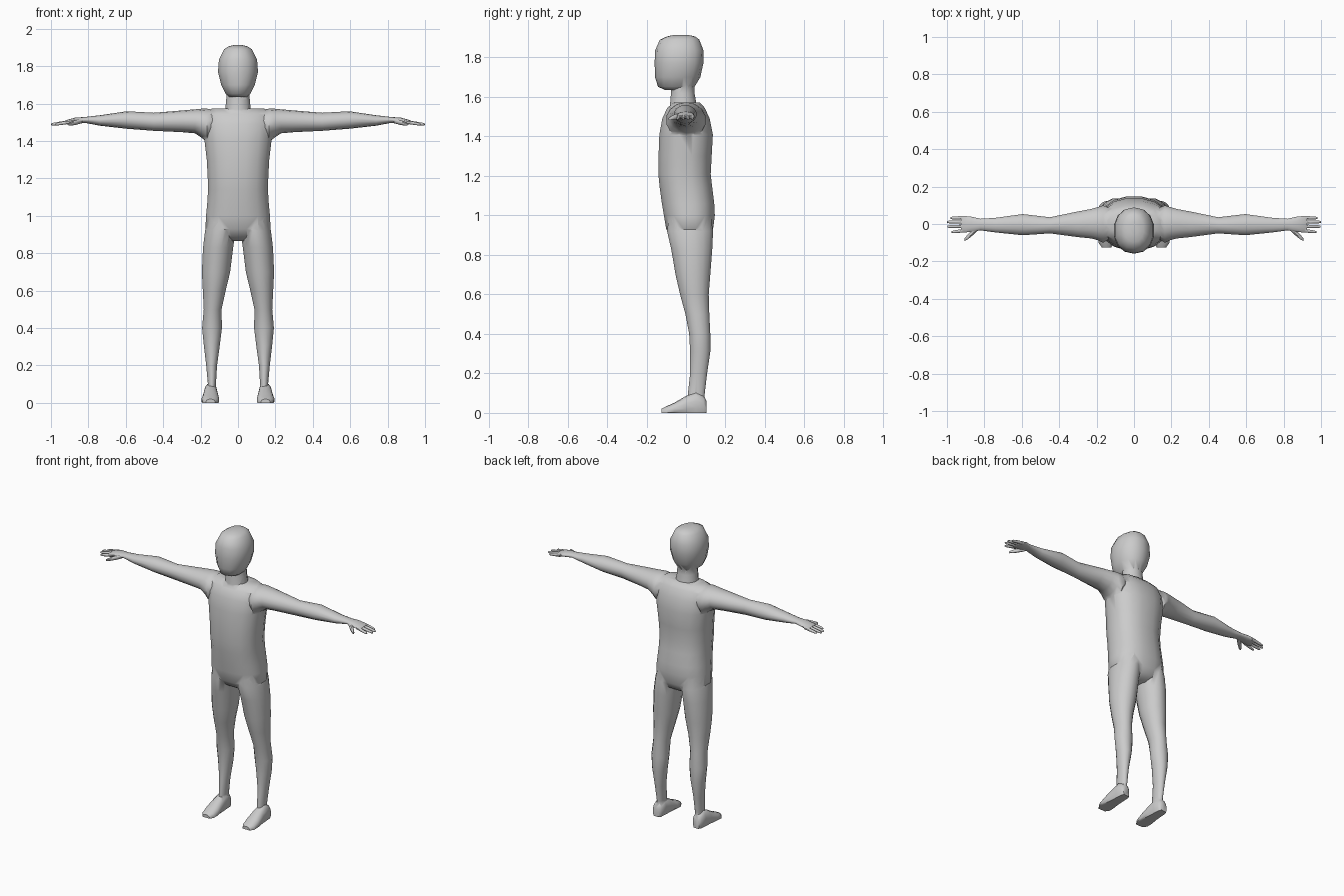
import bpy, bmesh, math


def loft(name, axis, rows, n=16, power=2.0, side=1, floor=False):
    """Skin rounded cross-sections; row = (position, a_min, a_max, b_min, b_max)."""
    bm = bmesh.new()
    rings = []
    for t, a0, a1, b0, b1 in rows:
        ring = []
        for i in range(n):
            ang = 2 * math.pi * (i + 0.5) / n
            c, s = math.cos(ang), math.sin(ang)
            c = math.copysign(abs(c) ** (2 / power), c)
            s = math.copysign(abs(s) ** (2 / power), s)
            # scale so the polygon reaches the wanted extents
            k = 1 / math.cos(math.pi / n) ** (2 / power)
            a = (a0 + a1) / 2 + (a1 - a0) / 2 * c * k
            b = (b0 + b1) / 2 + (b1 - b0) / 2 * s * k
            p = {'z': (a, b, t), 'x': (t, a, b), 'y': (a, t, b)}[axis]
            z = max(p[2], 0) if floor else p[2]
            ring.append(bm.verts.new((p[0] * side, p[1], z)))
        rings.append(ring)
    for r, q in zip(rings, rings[1:]):
        for i in range(n):
            j = (i + 1) % n
            bm.faces.new((r[i], r[j], q[j], q[i]))
    bm.faces.new(rings[0])
    bm.faces.new(rings[-1])
    bmesh.ops.recalc_face_normals(bm, faces=bm.faces)
    mesh = bpy.data.meshes.new(name)
    bm.to_mesh(mesh)
    bm.free()
    ob = bpy.data.objects.new(name, mesh)
    bpy.context.collection.objects.link(ob)
    return ob


def fuse(base, part):
    """Union a part into the base and remove the part."""
    mod = base.modifiers.new("union", 'BOOLEAN')
    mod.operation = 'UNION'
    mod.solver = 'EXACT'
    mod.object = part
    bpy.context.view_layer.objects.active = base
    bpy.ops.object.modifier_apply(modifier=mod.name)
    bpy.data.objects.remove(part)


def sym(z, x, y0, y1):
    return (z, -x, x, y0, y1)


# torso
body = loft("body", 'z', [
    sym(0.865, 0.07, -0.03, 0.08), sym(0.89, 0.13, -0.07, 0.12),
    sym(0.93, 0.174, -0.10, 0.137), sym(1.0, 0.171, -0.112, 0.146),
    sym(1.06, 0.165, -0.122, 0.143), sym(1.14, 0.16, -0.133, 0.133),
    sym(1.21, 0.162, -0.14, 0.125), sym(1.30, 0.167, -0.139, 0.13),
    sym(1.41, 0.18, -0.135, 0.136), sym(1.49, 0.185, -0.12, 0.12),
    sym(1.545, 0.175, -0.095, 0.095), sym(1.573, 0.14, -0.06, 0.068)], power=2.4)

# neck and head
fuse(body, loft("neck", 'z', [
    sym(1.50, 0.085, -0.09, 0.08), sym(1.57, 0.068, -0.08, 0.052),
    sym(1.62, 0.063, -0.076, 0.043), sym(1.70, 0.06, -0.07, 0.04)], n=12))
fuse(body, loft("head", 'z', [
    sym(1.635, 0.045, -0.105, 0.01), sym(1.652, 0.066, -0.14, 0.042),
    sym(1.70, 0.09, -0.154, 0.07), sym(1.77, 0.107, -0.156, 0.085),
    sym(1.835, 0.102, -0.154, 0.086), sym(1.89, 0.075, -0.13, 0.065),
    sym(1.906, 0.052, -0.095, 0.045), sym(1.914, 0.02, -0.06, 0.01)],
    n=14, power=2.2))

leg = [(1.0, 0.03, 0.155, -0.085, 0.125), (0.92, 0.012, 0.176, -0.096, 0.137),
       (0.83, 0.026, 0.187, -0.075, 0.133), (0.70, 0.042, 0.193, -0.053, 0.123),
       (0.60, 0.066, 0.188, -0.03, 0.115), (0.50, 0.088, 0.183, -0.003, 0.118),
       (0.40, 0.086, 0.192, 0.016, 0.123), (0.31, 0.097, 0.183, 0.021, 0.123),
       (0.20, 0.112, 0.170, 0.021, 0.107), (0.10, 0.118, 0.161, 0.010, 0.095),
       (0.03, 0.118, 0.168, 0.012, 0.090)]
foot = [(0.104, 0.125, 0.168, -0.01, 0.06), (0.09, 0.113, 0.178, -0.02, 0.085),
        (0.05, 0.110, 0.182, -0.02, 0.105), (0.0, 0.107, 0.186, -0.02, 0.085),
        (-0.06, 0.101, 0.194, -0.02, 0.05), (-0.10, 0.106, 0.190, -0.02, 0.033),
        (-0.125, 0.122, 0.172, -0.015, 0.02)]
arm = [(0.10, -0.06, 0.07, 1.45, 1.56), (0.165, -0.10, 0.10, 1.395, 1.571),
       (0.195, -0.086, 0.09, 1.42, 1.571), (0.23, -0.077, 0.08, 1.443, 1.568),
       (0.30, -0.07, 0.067, 1.449, 1.562), (0.45, -0.05, 0.036, 1.456, 1.55),
       (0.595, -0.06, 0.053, 1.467, 1.558), (0.74, -0.045, 0.033, 1.483, 1.537),
       (0.82, -0.034, 0.028, 1.498, 1.528), (0.87, -0.042, 0.039, 1.494, 1.525),
       (0.915, -0.046, 0.044, 1.489, 1.513), (0.925, -0.04, 0.038, 1.493, 1.508)]
thumb = [(0.835, -0.035, -0.01, 1.495, 1.52), (0.865, -0.063, -0.03, 1.487, 1.513),
         (0.89, -0.083, -0.058, 1.483, 1.503), (0.905, -0.091, -0.075, 1.482, 1.495)]
fingers = [(0.98, 0.034, 0.032), (1.0, 0.011, 0.011),
           (0.998, -0.012, -0.014), (0.975, -0.034, -0.043)]  # tip x, root y, tip y

for s in (1, -1):
    fuse(body, loft("leg", 'z', leg, side=s))
    fuse(body, loft("foot", 'y', foot, n=14, power=2.3, side=s, floor=True))
    fuse(body, loft("arm", 'x', arm, n=14, side=s))
    fuse(body, loft("thumb", 'x', thumb, n=8, side=s))
    for tip, y0, y1 in fingers:
        rows = []
        for f, r in ((0, 0.0095), (0.55, 0.0085), (0.9, 0.007), (1, 0.004)):
            x, y = 0.895 + (tip - 0.895) * f, y0 + (y1 - y0) * f
            z = 1.503 - 0.014 * f
            rows.append((x, y - r, y + r, z - r, z + r))
        fuse(body, loft("finger", 'x', rows, n=8, side=s))

# smooth shading
bpy.ops.object.select_all(action='DESELECT')
body.select_set(True)
bpy.context.view_layer.objects.active = body
bpy.ops.object.shade_smooth_by_angle(angle=math.radians(50))
